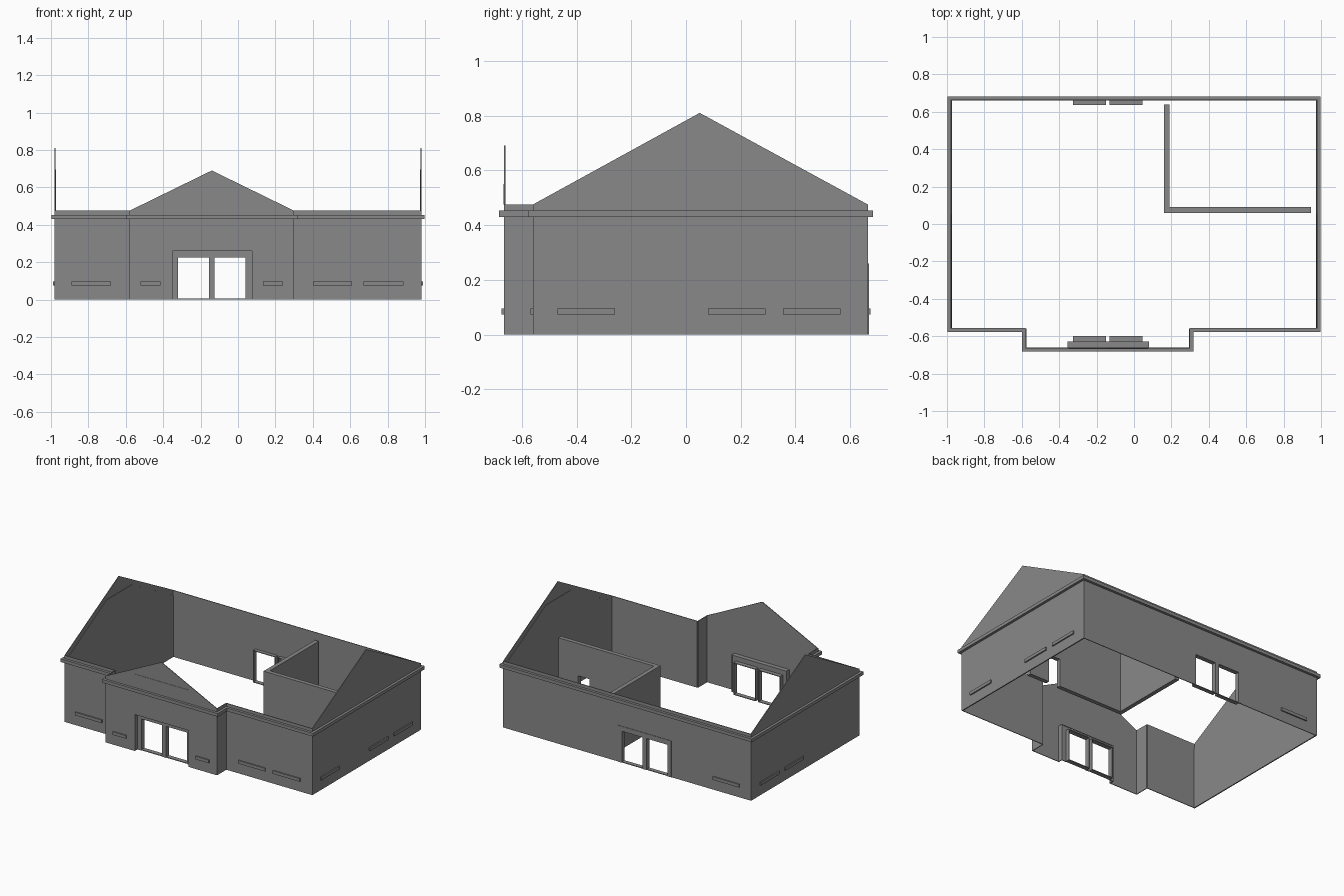
import bpy
import bmesh

cube = bpy.data.objects.get("Cube")
if cube:
    bpy.data.objects.remove(cube, do_unlink=True)

grey = bpy.data.materials.new("plain grey")
grey.use_nodes = True
grey.diffuse_color = (0.25, 0.25, 0.25, 1)
grey.node_tree.nodes["Principled BSDF"].inputs["Base Color"].default_value = grey.diffuse_color

SKIN = 0.005
EAVE = 0.475
LEFT, RIGHT, FRONT, BACK = 0.98, -0.98, -0.56, 0.665
PORCH_A, PORCH_B, PORCH_Y = -0.58, 0.30, -0.665
RIDGE_Y = 0.05
DOORS = [(-0.32, -0.155, 0.225), (-0.125, 0.04, 0.225)]
FRAME = (-0.35, 0.075, 0.26)


def finish(name, bm):
    bmesh.ops.recalc_face_normals(bm, faces=bm.faces)
    mesh = bpy.data.meshes.new(name)
    bm.to_mesh(mesh)
    bm.free()
    mesh.materials.append(grey)
    obj = bpy.data.objects.new(name, mesh)
    bpy.context.collection.objects.link(obj)
    return obj


def slab(name, axis, pos, depth, a, b, top, openings=(), base=0):
    """Upright panel from a to b facing along axis; top lists (u, z) from b to a."""
    outline = [(a, base)]
    for u0, u1, h in openings:
        outline += [(u0, base), (u0, h), (u1, h), (u1, base)]
    outline += [(b, base)] + top
    bm = bmesh.new()
    verts = [bm.verts.new((pos, u, z) if axis == "x" else (u, pos, z)) for u, z in outline]
    face = bm.faces.new(verts)
    extruded = bmesh.ops.extrude_face_region(bm, geom=[face], use_keep_orig=True)
    moved = [g for g in extruded["geom"] if isinstance(g, bmesh.types.BMVert)]
    shift = (depth, 0, 0) if axis == "x" else (0, depth, 0)
    bmesh.ops.translate(bm, verts=moved, vec=shift)
    return finish(name, bm)


def flat(a, b, z):
    return [(b, z), (a, z)]


def doorway(side, y, depth):
    """Deep jambs and a low threshold for each of the paired openings."""
    for i, (a, b, h) in enumerate(DOORS):
        name = f"{side}_door_{i + 1}"
        slab(name + "_jamb", "y", y, depth, a - SKIN, b + SKIN,
             flat(a - SKIN, b + SKIN, h + SKIN), [(a, b, h)])
        slab(name + "_threshold", "y", y, depth, a, b, flat(a, b, SKIN))


# Gabled end walls with their clipped inner linings
for name, x, s in (("left", LEFT, -1), ("right", RIGHT, 1)):
    slab(name + "_gable_wall", "x", x, s * SKIN, FRONT, BACK,
         [(BACK, EAVE), (RIDGE_Y, 0.81), (FRONT, EAVE)])
    slab(name + "_gable_lining", "x", x + s * SKIN, s * 0.003, FRONT, BACK,
         [(BACK, 0.436), (RIDGE_Y + 0.14, 0.695), (RIDGE_Y - 0.14, 0.695), (FRONT, 0.436)])

# Long walls and porch walls
slab("back_wall", "y", BACK, -SKIN, RIGHT, LEFT, flat(RIGHT, LEFT, EAVE), DOORS)
slab("front_wall_right", "y", FRONT, SKIN, RIGHT, PORCH_A, flat(RIGHT, PORCH_A, EAVE))
slab("front_wall_left", "y", FRONT, SKIN, PORCH_B, LEFT, flat(PORCH_B, LEFT, EAVE))
slab("porch_side_right", "x", PORCH_A, SKIN, PORCH_Y, FRONT, flat(PORCH_Y, FRONT, EAVE))
slab("porch_side_left", "x", PORCH_B, -SKIN, PORCH_Y, FRONT, flat(PORCH_Y, FRONT, EAVE))
slab("porch_gable_wall", "y", PORCH_Y, SKIN, PORCH_A, PORCH_B,
     [(PORCH_B, EAVE), (-0.14, 0.69), (PORCH_A, EAVE)], [FRAME])
slab("porch_gable_plate", "y", PORCH_Y, -0.002, FRAME[0], FRAME[1],
     flat(FRAME[0], FRAME[1], 0.55), base=EAVE)

# Recessed front entrance
a, b, h = FRAME
slab("entrance_reveal", "y", PORCH_Y + 0.002, 0.035, a - SKIN, b + SKIN,
     flat(a - SKIN, b + SKIN, h + SKIN), [FRAME])
slab("entrance_panel", "y", -0.635, SKIN, a, b, flat(a, b, h), DOORS)
doorway("front", -0.632, 0.032)

# Back entrance with a thin surround
slab("back_door_surround", "y", BACK, 0.003, a, b, flat(a, b, h), DOORS)
doorway("back", BACK, -0.03)

# Inner room
slab("room_wall_front", "y", 0.06, 0.03, 0.16, 0.945, flat(0.16, 0.945, 0.43), [(0.70, 0.79, 0.2)])
slab("room_wall_side", "x", 0.16, 0.03, 0.09, 0.64, flat(0.09, 0.64, 0.43))

# Eaves trim running round the whole footprint
corners = [(RIGHT, BACK, -1, 1), (RIGHT, FRONT, -1, -1), (PORCH_A, FRONT, -1, -1),
           (PORCH_A, PORCH_Y, -1, -1), (PORCH_B, PORCH_Y, 1, -1), (PORCH_B, FRONT, 1, -1),
           (LEFT, FRONT, 1, -1), (LEFT, BACK, 1, 1)]
bm = bmesh.new()
rings = [[bm.verts.new((x + sx * off, y + sy * off, z)) for x, y, sx, sy in corners]
         for off, z in ((0, 0.43), (0.018, 0.43), (0.018, 0.453), (0, 0.453))]
for r in range(4):
    lo, hi = rings[r], rings[(r + 1) % 4]
    for i in range(len(corners)):
        j = (i + 1) % len(corners)
        bm.faces.new((lo[i], lo[j], hi[j], hi[i]))
finish("eaves_trim", bm)

# Low ledges on the walls: axis, wall position, outward direction, spans
ledges = [("y", FRONT, -1, [(-0.89, -0.68), (0.40, 0.61), (0.67, 0.885)]),
          ("y", PORCH_Y, -1, [(-0.52, -0.415), (0.135, 0.24)]),
          ("y", BACK, 1, [(-0.89, -0.68)]),
          ("x", LEFT, 1, [(-0.47, -0.26), (0.08, 0.29), (0.355, 0.565)]),
          ("x", RIGHT, -1, [(0.08, 0.29), (0.355, 0.565)])]
for axis, pos, side, spans in ledges:
    for u0, u1 in spans:
        slab("wall_ledge", axis, pos, side * 0.009, u0, u1, flat(u0, u1, 0.096), base=0.074)
